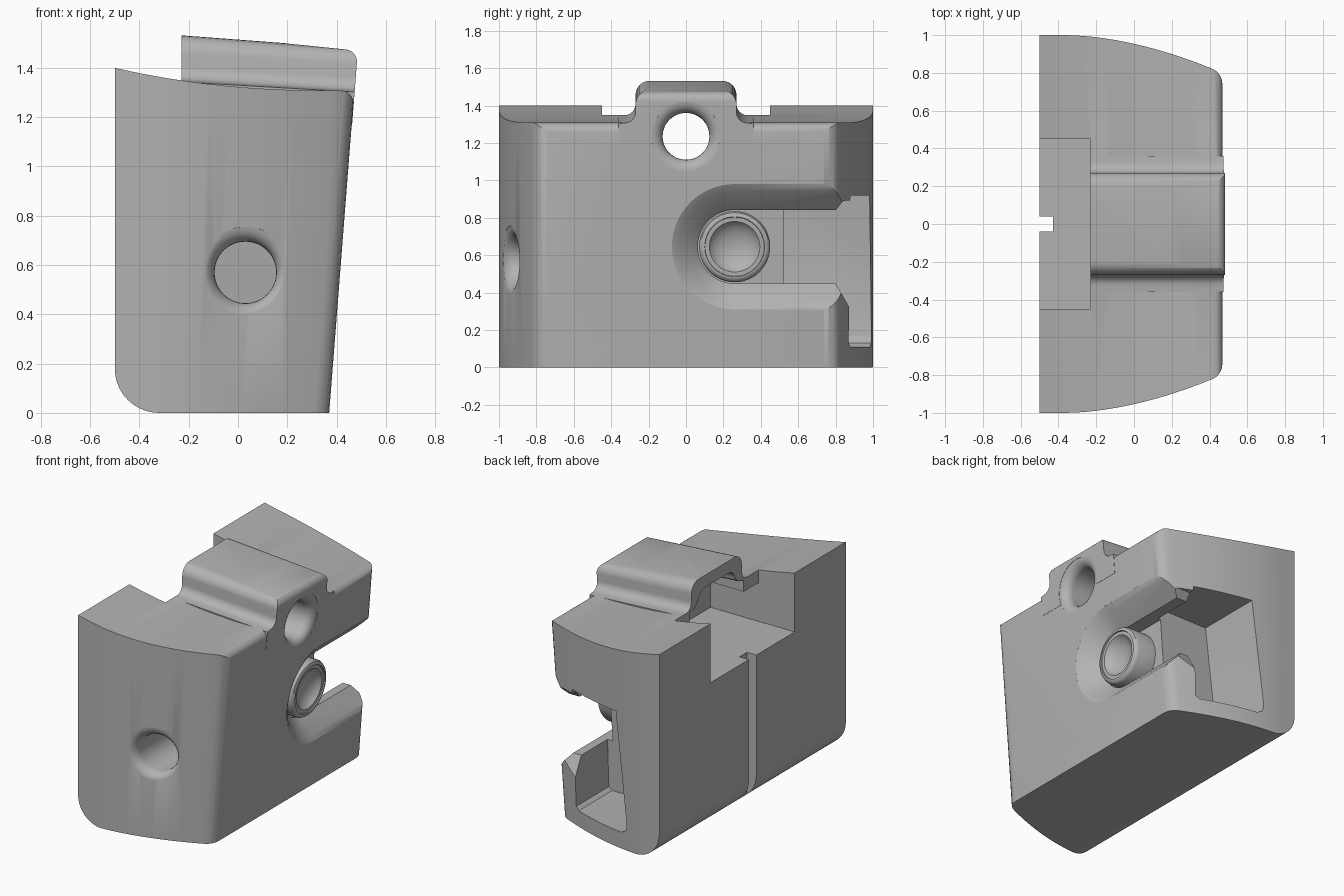
import bpy, bmesh
from math import sin, cos, pi, radians

cube = bpy.data.objects.get("Cube")
if cube:
    bpy.data.objects.remove(cube, do_unlink=True)

grey = bpy.data.materials.new("plain_grey")
grey.use_nodes = True
GREY = (0.45, 0.45, 0.45, 1)
grey.diffuse_color = GREY
grey.node_tree.nodes["Principled BSDF"].inputs["Base Color"].default_value = GREY


def loft(name, rings):
    """Closed solid through a list of rings with equal point counts."""
    bm = bmesh.new()
    loops = [[bm.verts.new(p) for p in ring] for ring in rings]
    n = len(loops[0])
    for a, b in zip(loops, loops[1:]):
        for i in range(n):
            j = (i + 1) % n
            bm.faces.new((a[i], a[j], b[j], b[i]))
    bm.faces.new(loops[0])
    bm.faces.new(loops[-1])
    bmesh.ops.recalc_face_normals(bm, faces=bm.faces)
    mesh = bpy.data.meshes.new(name)
    bm.to_mesh(mesh)
    bm.free()
    mesh.materials.append(grey)
    ob = bpy.data.objects.new(name, mesh)
    bpy.context.collection.objects.link(ob)
    return ob


def box(name, x, y, z):
    return loft(name, [[(x[0], y[0], k), (x[1], y[0], k), (x[1], y[1], k), (x[0], y[1], k)] for k in z])


def arc(cx, cy, r, a0, a1, n=10):
    return [(cx + r * cos(radians(a0 + (a1 - a0) * i / n)),
             cy + r * sin(radians(a0 + (a1 - a0) * i / n))) for i in range(n + 1)]


def lathe(name, profile, centre, axis, shear=0.0, n=48):
    """Rings of (radius, outward distance) along +x or -y, sheared to follow a sloping wall."""
    cx, cy, cz = centre
    rings = []
    for r, d in profile:
        ring = []
        for i in range(n):
            u, v = r * cos(2 * pi * i / n), r * sin(2 * pi * i / n)
            ring.append((cx + d + shear * v, cy + u, cz + v) if axis == "X"
                        else (cx + u, cy - d + shear * u, cz + v))
        rings.append(ring)
    return loft(name, rings)


def combine(target, tool, operation):
    """Apply a boolean and discard the tool."""
    mod = target.modifiers.new("bool", "BOOLEAN")
    mod.operation, mod.solver, mod.object = operation, "EXACT", tool
    bpy.ops.object.select_all(action="DESELECT")
    bpy.context.view_layer.objects.active = target
    target.select_set(True)
    bpy.ops.object.modifier_apply(modifier=mod.name)
    bpy.data.objects.remove(tool, do_unlink=True)


def smooth(ob, angle=32):
    bpy.ops.object.select_all(action="DESELECT")
    bpy.context.view_layer.objects.active = ob
    ob.select_set(True)
    bpy.ops.object.shade_smooth_by_angle(angle=radians(angle))


SLOPE = 0.078


def wall(z):
    """x of the leaning outer wall at height z."""
    return 0.37 + SLOPE * z


# Housing: bowed plan outline, tapered to follow the leaning wall
side = [(-0.6, 1.0)]
for i in range(17):
    t = i / 16
    side.append((-0.37 + 0.79 * t, 1 - 0.17 * (t * 1.026) ** 1.8))
side += [(0.445, 0.808), (0.463, 0.788), (0.475, 0.762), (0.48, 0.73)]
plan = side + [(x, -y) for x, y in reversed(side)]
rings = []
for z in (-0.1, 1.7):
    f = (wall(z) + 0.501) / 0.98
    rings.append([(-0.5 + (x + 0.5) * f, y, z) for x, y in plan])
housing = loft("housing", rings)

# Side profile: rounded lower back, dished top, rounded top edge
profile = arc(-0.32, 0.18, 0.18, 180, 270) + [(wall(0), 0)]
profile += arc(wall(1.26) - 0.05, 1.258, 0.05, 0, 90, 6)
for i in range(13):
    t = i / 12
    profile.append((0.38 - 0.88 * t, 1.308 + 0.092 * t ** 2.2))
combine(housing, loft("side_profile", [[(x, y, z) for x, z in profile] for y in (-1.2, 1.2)]), "INTERSECT")


# Raised ridge with flared foot, sloping down towards the outer wall
def ridge(name, half, drop, x0, x1):
    prof = [(half + 0.06, -0.15)]
    prof += [(half + 0.06 + 0.06 * cos(radians(a)), 0.06 + 0.06 * sin(radians(a)))
             for a in range(270, 179, -15)]
    prof = [(half + 0.09, -0.15), (half + 0.09, -0.005)] + prof[1:]
    height = 0.172 - drop
    prof += [(half - 0.075 + 0.075 * cos(radians(a)), height - 0.075 + 0.075 * sin(radians(a)))
             for a in range(0, 91, 15)]
    prof += [(-y, z) for y, z in reversed(prof)]
    out = []
    for x in (x0, x1):
        t = (x + 0.23) / 0.68
        base = 1.348 - 0.04 * t
        out.append([(x, y, base + h * (1 - 0.06 * t)) for y, h in prof])
    return loft(name, out)


hump = ridge("ridge", 0.27, -0.012, -0.23, 0.7)
edge = [(-0.4, 1.0), (wall(1.0) + 0.002, 1.0)] + arc(wall(1.42) - 0.048, 1.425, 0.05, 0, 85, 8) + [(-0.4, 1.56)]
combine(hump, loft("ridge_profile", [[(x, y, z) for x, z in edge] for y in (-0.6, 0.6)]), "INTERSECT")
combine(housing, hump, "UNION")

# Back pocket, the hollow under the roof and ridge, and the narrow back groove
cutters = [
    box("pocket", (-0.7, -0.23), (-0.45, 0.45), (1.0, 1.8)),
    box("hollow", (-0.3, 0.13), (-0.449, 0.449), (0.9995, 1.262)),
    box("groove", (-0.7, -0.43), (-0.04, 0.04), (-0.1, 1.1)),
    ridge("ridge_hollow", 0.2, 0.07, -0.31, 0.131),
]

# Two round holes with rounded rims
rim = [(0.125 + 0.06 * (1 - cos(radians(a))), -0.06 + 0.06 * sin(radians(a))) for a in range(0, 91, 15)]
cutters.append(lathe("ridge_hole", [(0.125, -0.45)] + rim + [(0.19, 0.12)],
                     (wall(1.235), 0, 1.235), "X", SLOPE))
cutters.append(lathe("front_hole", [(0.125, -0.75)] + rim + [(0.19, 0.12)],
                     (0.03, -0.938, 0.57), "Y", 0.26))

# Flared slot in the outer wall, running out through the far end
CY, CZ = 0.26, 0.645
slot = []
for r, d in ((0.335, 0.15), (0.335, 0.0), (0.3, -0.02), (0.197, -0.12), (0.197, -0.22)):
    outline = [(1.3, CZ + r)] + arc(CY, CZ, r, 90, 270, 32) + [(1.3, CZ - r)]
    slot.append([(wall(z) + d, y, z) for y, z in outline])
cutters.append(loft("slot", slot))

# Chamber behind the slot with leaning floor, and the clipped lip ends
chamber = []
for y in (0.52, 1.3):
    low = [(0.215, 0.13), (0.19, 0.11), (-0.2, 0.11), (-0.24, 0.13), (-0.25, 0.17)]
    chamber.append([(x, y, z) for x, z in low + [(-0.16, 0.92), (0.24, 0.92)]])
cutters.append(loft("chamber", chamber))
clip = [(0.8, 0.45), (0.88, 0.31), (1.3, 0.31), (1.3, 0.92), (0.84, 0.89), (0.8, 0.84)]
cutters.append(loft("lip_clip", [[(x, y, z) for y, z in clip] for x in (0.19, 0.8)]))

for c in cutters:
    combine(housing, c, "DIFFERENCE")
smooth(housing)

# Round socket knob with a dished face
knob = lathe("socket_knob", [(0.19, -0.2), (0.19, -0.025), (0.182, -0.008), (0.165, 0), (0.16, 0), (0.158, -0.008),
                             (0.135, -0.008), (0.125, -0.02), (0.11, -0.034), (0.08, -0.05),
                             (0.04, -0.06), (0.005, -0.063)], (0.36, CY, CZ), "X", SLOPE)
smooth(knob, 40)
